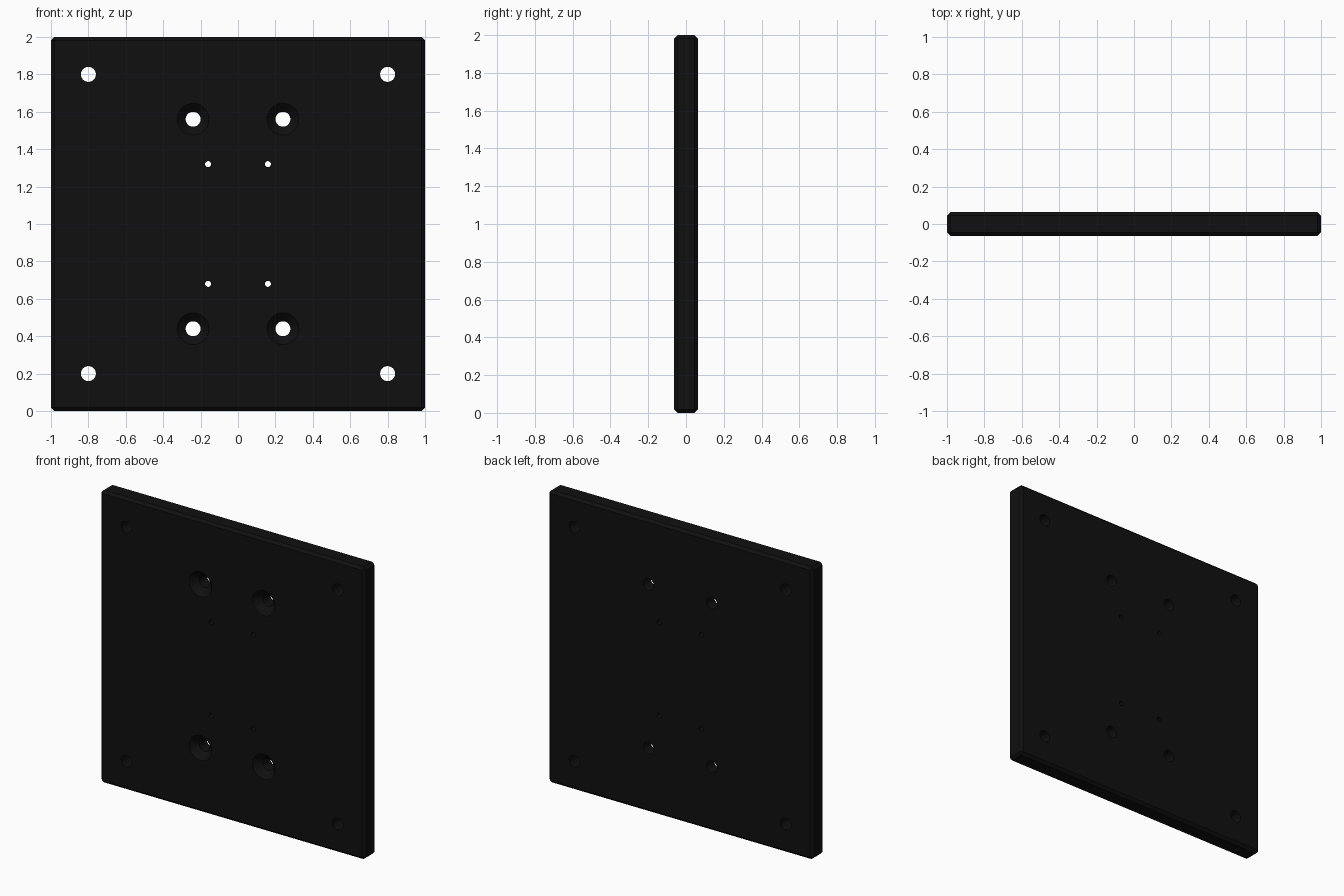
import bpy, bmesh, math

if "Cube" in bpy.data.objects:
    bpy.data.objects.remove(bpy.data.objects["Cube"])

HALF_T = 0.063   # half the plate thickness
CHAMFER = 0.018


def mesh_object(name, bm):
    bmesh.ops.recalc_face_normals(bm, faces=bm.faces)
    mesh = bpy.data.meshes.new(name)
    bm.to_mesh(mesh)
    bm.free()
    ob = bpy.data.objects.new(name, mesh)
    bpy.context.collection.objects.link(ob)
    return ob


def add_lathe(bm, cx, cz, profile, sides=48):
    """Closed solid turned about the y direction; profile is (radius, y)."""
    rings = []
    for r, y in profile:
        rings.append([bm.verts.new((cx + r * math.cos(2 * math.pi * i / sides), y,
                                    cz + r * math.sin(2 * math.pi * i / sides)))
                      for i in range(sides)])
    for a, b in zip(rings, rings[1:]):
        for i in range(sides):
            j = (i + 1) % sides
            bm.faces.new((a[i], a[j], b[j], b[i]))
    bm.faces.new(rings[0])
    bm.faces.new(rings[-1])


# Chamfered square plate
bm = bmesh.new()
bmesh.ops.create_cube(bm, size=1)
for v in bm.verts:
    v.co = (v.co.x * 2, v.co.y * 2 * HALF_T, v.co.z * 2 + 1)
bmesh.ops.bevel(bm, geom=bm.edges[:], offset=CHAMFER, segments=1,
                affect='EDGES', profile=0.5)
plate = mesh_object("mounting_plate", bm)

# Hole cutters: corner holes, countersunk holes, small pilot holes
def straight(r):
    return [(r, -0.1), (r, 0.1)]

countersunk = [(0.085, -0.1), (0.085, -HALF_T), (0.04, -HALF_T + 0.045), (0.04, 0.1)]
bm = bmesh.new()
for x, z, profile in ((0.8, 0.8, straight(0.04)),
                      (0.24, 0.56, countersunk),
                      (0.16, 0.32, straight(0.016))):
    for sx in (-1, 1):
        for sz in (-1, 1):
            add_lathe(bm, sx * x, 1 + sz * z, profile)
cutter = mesh_object("hole_cutters", bm)
cutter.hide_render = True

# Drill the plate
cut = plate.modifiers.new("holes", 'BOOLEAN')
cut.operation = 'DIFFERENCE'
cut.solver = 'EXACT'
cut.object = cutter
bpy.context.view_layer.objects.active = plate
plate.select_set(True)
cutter.select_set(False)
bpy.ops.object.modifier_apply(modifier=cut.name)
bpy.data.objects.remove(cutter)
bpy.ops.object.shade_smooth_by_angle(angle=math.radians(25))

# Black finish
black = bpy.data.materials.new("black_finish")
black.diffuse_color = (0.005, 0.005, 0.005, 1)
black.use_nodes = True
black.node_tree.nodes["Principled BSDF"].inputs["Base Color"].default_value = black.diffuse_color
plate.data.materials.clear()
plate.data.materials.append(black)
